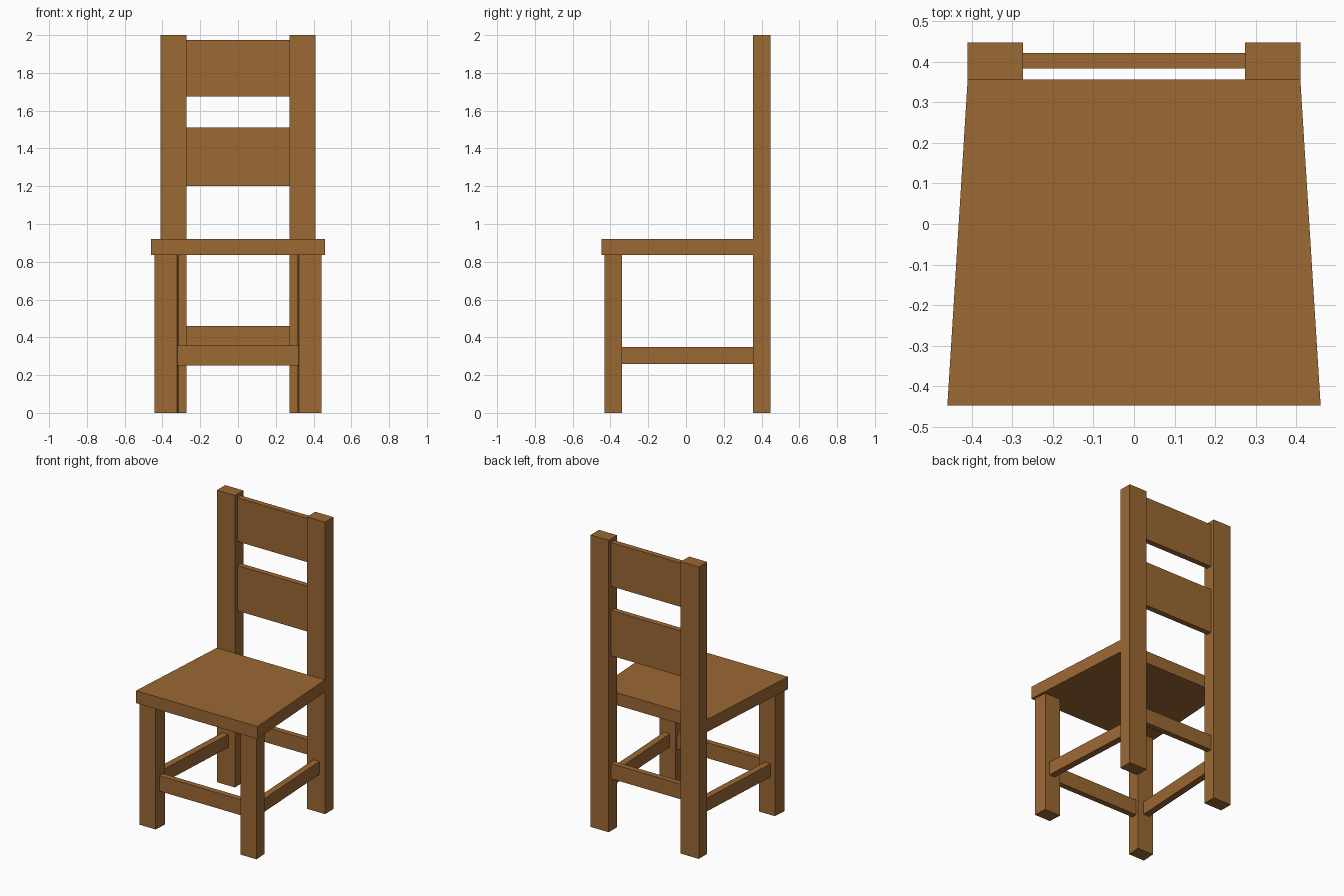
import bpy
import bmesh

if "Cube" in bpy.data.objects:
    bpy.data.objects.remove(bpy.data.objects["Cube"])

wood = bpy.data.materials.new("warm brown wood")
wood.diffuse_color = (0.332, 0.138, 0.034, 1.0)
wood.use_nodes = True
wood.node_tree.nodes["Principled BSDF"].inputs["Base Color"].default_value = wood.diffuse_color


def prism(name, outline, z0, z1):
    """Extrude a counter-clockwise floor outline from z0 to z1."""
    bm = bmesh.new()
    face = bm.faces.new([bm.verts.new((x, y, z0)) for x, y in outline])
    top = bmesh.ops.extrude_face_region(bm, geom=[face])["geom"]
    for v in top:
        if isinstance(v, bmesh.types.BMVert):
            v.co.z = z1
    bmesh.ops.recalc_face_normals(bm, faces=bm.faces)
    mesh = bpy.data.meshes.new(name)
    bm.to_mesh(mesh)
    bm.free()
    mesh.materials.append(wood)
    obj = bpy.data.objects.new(name, mesh)
    bpy.context.collection.objects.link(obj)
    return obj


def beam(name, front, back, y0, y1, z0, z1):
    """Bar whose x range runs from 'front' at y0 to 'back' at y1."""
    return prism(name, [(front[0], y0), (front[1], y0),
                        (back[1], y1), (back[0], y1)], z0, z1)


# Seat, narrowing towards the back
beam("seat", (-0.46, 0.46), (-0.41, 0.41), -0.447, 0.356, 0.835, 0.92)

# Legs and side rails follow the taper of the seat
for side, s in (("left", -1), ("right", 1)):
    def span(a, b):
        return tuple(sorted((s * a, s * b)))
    beam(side + "_front_leg", span(0.322, 0.443), span(0.316, 0.437),
         -0.432, -0.338, 0, 0.835)
    beam(side + "_back_post", span(0.273, 0.41), span(0.273, 0.41),
         0.356, 0.447, 0, 2.0)
    beam(side + "_side_rail", span(0.36, 0.405), span(0.323, 0.368),
         -0.338, 0.356, 0.26, 0.35)

# Front rail
beam("front_rail", (-0.319, 0.319), (-0.319, 0.319), -0.396, -0.357, 0.25, 0.356)

# Cross pieces between the back posts
for name, z0, z1 in (("back_rail", 0.357, 0.46),
                     ("lower_back_slat", 1.20, 1.51),
                     ("upper_back_slat", 1.675, 1.975)):
    beam(name, (-0.273, 0.273), (-0.273, 0.273), 0.383, 0.421, z0, z1)
